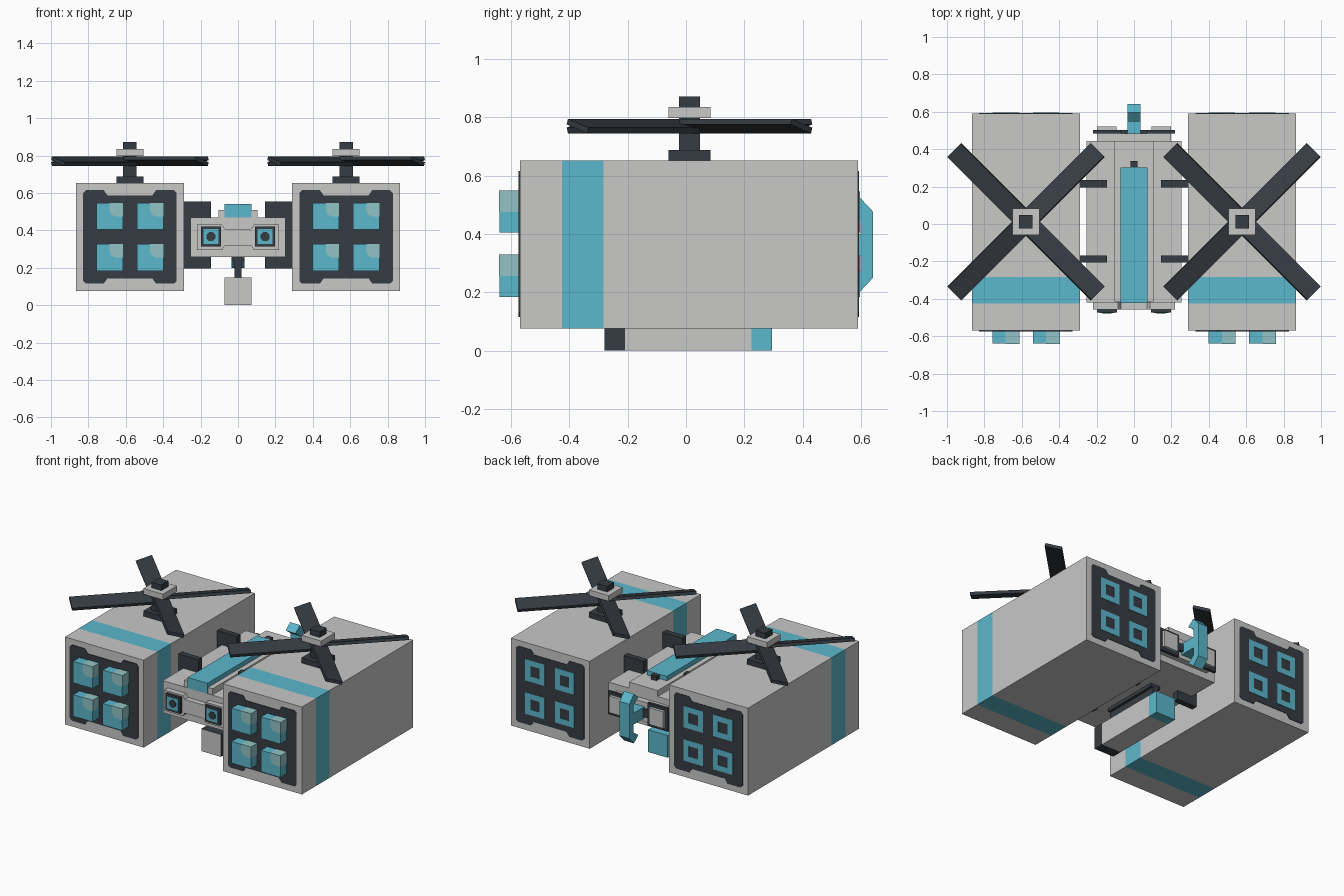
import bpy, bmesh, math
from mathutils import Matrix, Vector

if "Cube" in bpy.data.objects:
    bpy.data.objects.remove(bpy.data.objects["Cube"], do_unlink=True)


def material(name, rgb):
    m = bpy.data.materials.new(name)
    m.use_nodes = True
    m.diffuse_color = (*rgb, 1)
    m.node_tree.nodes["Principled BSDF"].inputs["Base Color"].default_value = (*rgb, 1)
    return m


GREY = material("light grey", (0.58, 0.58, 0.575))
DARK = material("charcoal", (0.037, 0.046, 0.056))
TEAL = material("teal", (0.105, 0.474, 0.604))
PALE = material("pale teal", (0.29, 0.55, 0.57))


def finish(name, bm, mats):
    bmesh.ops.recalc_face_normals(bm, faces=bm.faces)
    me = bpy.data.meshes.new(name)
    bm.to_mesh(me)
    bm.free()
    for m in mats:
        me.materials.append(m)
    ob = bpy.data.objects.new(name, me)
    bpy.context.collection.objects.link(ob)
    return ob


def box(name, x, y, z, mats, cuts=()):
    """Box from min/max pairs; cuts along y start the next material."""
    bm = bmesh.new()
    bmesh.ops.create_cube(bm, size=1)
    for v in bm.verts:
        v.co = [r[0] + (c + 0.5) * (r[1] - r[0]) for r, c in zip((x, y, z), v.co)]
    for c in cuts:
        bmesh.ops.bisect_plane(bm, geom=bm.verts[:] + bm.edges[:] + bm.faces[:],
                               plane_co=(0, c, 0), plane_no=(0, 1, 0))
    for f in bm.faces:
        yc = f.calc_center_median().y
        f.material_index = sum(yc > c for c in cuts)
    return finish(name, bm, mats)


def prism(name, pts, axis, a, b, mat, center=(0, 0)):
    """Extrude a profile: axis 'y' takes (x, z) points, axis 'x' takes (y, z)."""
    bm = bmesh.new()
    put = (lambda p, d: (p[0], d, p[1])) if axis == 'y' else (lambda p, d: (d, p[0], p[1]))
    pts = [(p[0] + center[0], p[1] + center[1]) for p in pts]
    f = bm.faces.new([bm.verts.new(put(p, a)) for p in pts])
    ext = bmesh.ops.extrude_face_region(bm, geom=[f])
    step = Vector(put((0, 0), b - a))
    for v in [g for g in ext["geom"] if isinstance(g, bmesh.types.BMVert)]:
        v.co += step
    return finish(name, bm, [mat])


def ring(name, outer, inner, cx, cz, y, depth, mat):
    """Square frame facing along y."""
    bm = bmesh.new()
    corners = [(-1, -1), (1, -1), (1, 1), (-1, 1)]
    loops = [[bm.verts.new((cx + i * s, d, cz + j * s)) for i, j in corners]
             for s, d in ((outer, y), (outer, y + depth), (inner, y + depth), (inner, y))]
    for k in range(4):
        p, q = loops[k], loops[(k + 1) % 4]
        for i in range(4):
            bm.faces.new((p[i], p[(i + 1) % 4], q[(i + 1) % 4], q[i]))
    return finish(name, bm, [mat])


def around(c, h):
    return (c - h, c + h)


# Panel outline with shallow notches in its top and bottom edges
half = [(-0.25, 0.235), (-0.235, 0.25), (-0.14, 0.25), (-0.12, 0.222)]
top = half + [(-x, z) for x, z in reversed(half)]
PANEL = top + [(x, -z) for x, z in reversed(top)]
# Pale corner of each launcher block, with a rounded inner corner
CORNER = [(0.074, 0.074), (0, 0.074), (0, 0.03), (0.009, 0.009), (0.03, 0), (0.074, 0)]

for side, s in (("left", 1), ("right", -1)):
    px, pz = s * 0.578, 0.365

    # Pod with a painted band
    box(side + "_pod", around(px, 0.288), (-0.57, 0.59), (0.075, 0.652),
        [GREY, TEAL, GREY], (-0.425, -0.283))
    prism(side + "_front_panel", PANEL, 'y', -0.574, -0.568, DARK, (px, pz))
    prism(side + "_rear_panel", PANEL, 'y', 0.588, 0.593, DARK, (px, pz))
    for i in (-1, 1):
        for j in (-1, 1):
            cx, cz = px + i * 0.108, pz + j * 0.11
            box(side + "_launcher_block", around(cx, 0.071), (-0.639, -0.57),
                around(cz, 0.071), [TEAL])
            prism(side + "_launcher_corner", CORNER, 'y', -0.641, -0.571, PALE, (cx, cz))
            ring(side + "_rear_ring", 0.071, 0.034, cx, cz, 0.592, 0.004, TEAL)

    # Rotor mast and hub
    ry = 0.012
    for part, h, z, m in (("base", 0.072, (0.65, 0.687), DARK),
                          ("mast", 0.036, (0.687, 0.80), DARK),
                          ("hub", 0.072, (0.797, 0.835), GREY),
                          ("cap", 0.036, (0.835, 0.872), DARK)):
        box(f"{side}_rotor_{part}", around(px, h), around(ry, h), z, [m])
    # Four pitched blades
    for k in range(4):
        blade = box(f"{side}_rotor_blade", (0.0, 0.543), (-0.052, 0.052), (-0.01, 0.01), [DARK])
        blade.data.transform(Matrix.Translation((px, ry, 0.77))
                             @ Matrix.Rotation(math.radians(45 + 90 * k), 4, 'Z')
                             @ Matrix.Rotation(math.radians(-17), 4, 'X'))

    # Struts joining the pod to the body
    for y in (-0.188, 0.215):
        box(side + "_strut", sorted((s * 0.145, s * 0.295)), around(y, 0.019), (0.197, 0.555), [DARK])

    # Eye: stacked square plates and an octagonal pupil
    ex, ez = s * 0.145, 0.367
    box(side + "_eye_frame", around(ex, 0.054), (-0.473, -0.455), around(ez, 0.054), [DARK])
    box(side + "_eye_iris", around(ex, 0.04), (-0.476, -0.47), around(ez, 0.04), [TEAL])
    octagon = [(0.026 * math.cos(math.radians(22.5 + 45 * k)),
                0.026 * math.sin(math.radians(22.5 + 45 * k))) for k in range(8)]
    prism(side + "_eye_pupil", octagon, 'y', -0.479, -0.474, DARK, (ex, ez))

    # Rear exhaust block with dark surround
    box(side + "_exhaust", around(ex, 0.052), (0.44, 0.52), around(ez, 0.055), [GREY])
    box(side + "_exhaust_frame", sorted((s * 0.07, s * 0.22)), (0.483, 0.502), (0.292, 0.442), [DARK])

# Central body
box("body", (-0.255, 0.255), (-0.42, 0.445), (0.257, 0.47), [GREY])
box("body_spine", (-0.105, 0.105), (-0.415, 0.445), (0.465, 0.51), [GREY])
box("spine_stripe", (-0.072, 0.072), (-0.422, 0.302), (0.47, 0.54), [TEAL])
box("spine_knob", (-0.02, 0.02), (0.303, 0.338), (0.505, 0.54), [DARK])
box("exhaust_mount", (-0.19, 0.19), (0.44, 0.485), (0.30, 0.43), [GREY])
box("exhaust_bar", (-0.08, 0.08), (0.483, 0.502), (0.34, 0.39), [DARK])

# Face plate, narrower in the middle
quarter = [(0.22, 0.068), (0.085, 0.068), (0.07, 0.045)]
upper = quarter + [(-x, z) for x, z in reversed(quarter)]
prism("face_plate", upper + [(x, -z) for x, z in reversed(upper)],
      'y', -0.456, -0.418, GREY, (0, 0.363))

# Tail bracket on a short arm
arc = [(0.595, 0.163), (0.642, 0.113)]
inner = [(0.598, 0.09), (0.548, 0.125)]
prism("tail_fin", arc + [(y, -z) for y, z in reversed(arc)]
      + [(y, -z) for y, z in reversed(inner)] + inner,
      'x', -0.036, 0.036, TEAL, (0, 0.363))
box("tail_arm", (-0.036, 0.036), (0.44, 0.61), (0.325, 0.40), [TEAL])

# Underslung box on its pylon
gun = box("belly_box", (-0.072, 0.072), (-0.28, 0.295), (0.0, 0.147),
          [DARK, GREY, TEAL], (-0.21, 0.225))
for f in gun.data.polygons:
    if f.normal.y < -0.5:
        f.material_index = 1
box("belly_pylon", (-0.018, 0.018), (-0.2, 0.2), (0.14, 0.26), [DARK])
box("belly_rail", (-0.036, 0.036), (-0.2, 0.2), (0.235, 0.26), [DARK])
